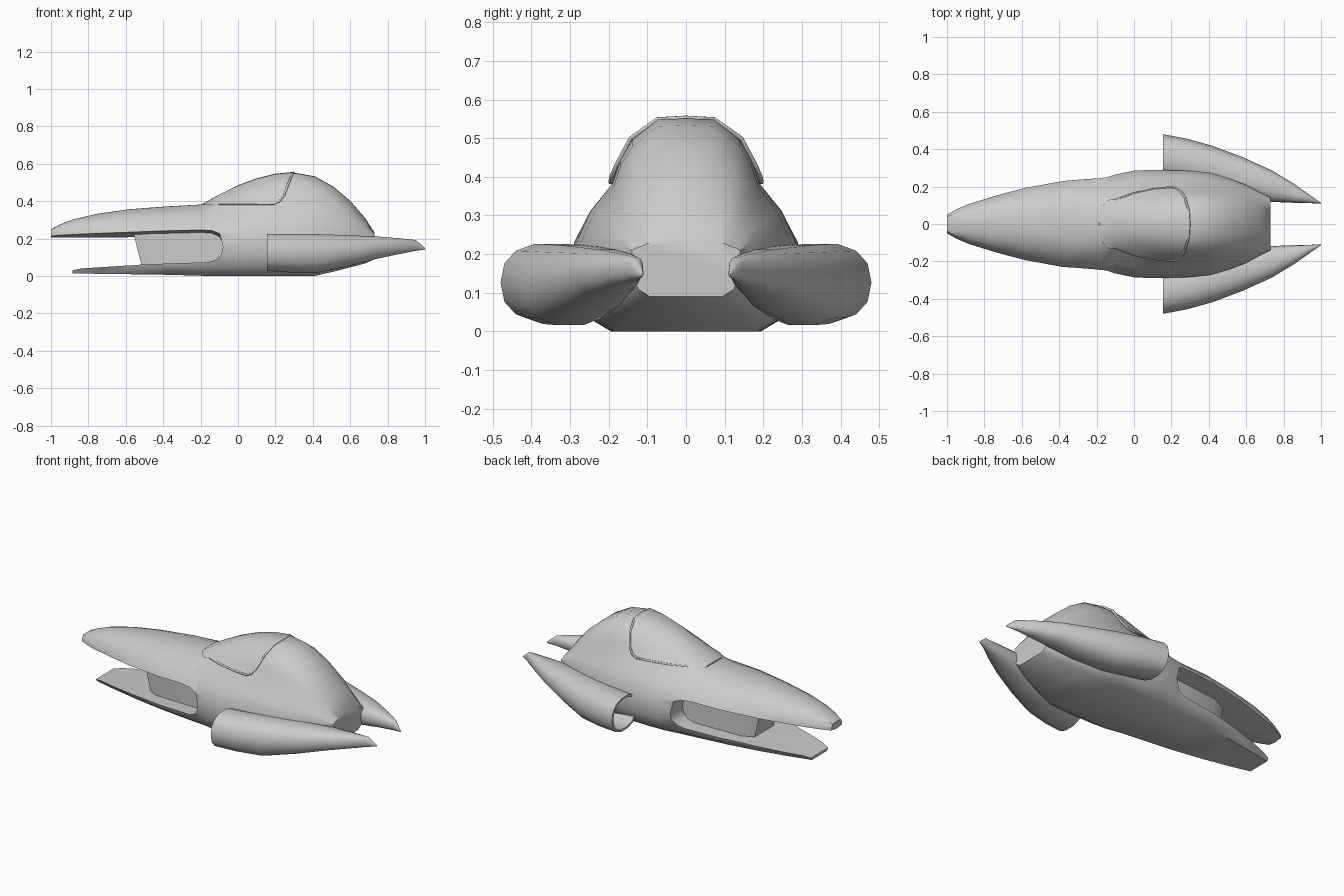
import bpy, bmesh, math

if "Cube" in bpy.data.objects:
    bpy.data.objects.remove(bpy.data.objects["Cube"])


def loft(name, rings, cap_start=True, cap_end=True, offset=0.0):
    """Skin a list of equal-length closed rings."""
    bm = bmesh.new()
    vs = [[bm.verts.new(p) for p in r] for r in rings]
    n = len(rings[0])
    for a, b in zip(vs, vs[1:]):
        for i in range(n):
            j = (i + 1) % n
            bm.faces.new((a[i], a[j], b[j], b[i]))
    if cap_start:
        bm.faces.new(vs[0][::-1])
    if cap_end:
        bm.faces.new(vs[-1])
    bmesh.ops.recalc_face_normals(bm, faces=bm.faces)
    if offset:
        bm.normal_update()
        for v, d in [(v, v.normal * offset) for v in bm.verts]:
            v.co += d
    me = bpy.data.meshes.new(name)
    bm.to_mesh(me)
    bm.free()
    ob = bpy.data.objects.new(name, me)
    bpy.context.collection.objects.link(ob)
    return ob


def select(ob):
    bpy.ops.object.select_all(action='DESELECT')
    ob.select_set(True)
    bpy.context.view_layer.objects.active = ob


def boolean(ob, cutter, op):
    m = ob.modifiers.new("cut", 'BOOLEAN')
    m.operation, m.solver, m.object = op, 'EXACT', cutter
    select(ob)
    bpy.ops.object.modifier_apply(modifier=m.name)
    bpy.data.objects.remove(cutter)


def smooth(ob, deg=38):
    select(ob)
    bpy.ops.object.shade_smooth_by_angle(angle=math.radians(deg))


def interp(x, pts):
    for (x0, z0), (x1, z1) in zip(pts, pts[1:]):
        if x <= x1:
            return z0 + (z1 - z0) * max(0, (x - x0) / (x1 - x0))
    return pts[-1][1]


# Hull stations: x, top z, shoulder y/z, waist y/z, half width
STATIONS = [
    (-1.0, .250, .025, .248, .040, .243, .050),
    (-.95, .277, .040, .271, .063, .256, .078),
    (-.88, .303, .055, .293, .090, .268, .108),
    (-.75, .333, .080, .318, .125, .279, .148),
    (-.58, .357, .100, .338, .160, .290, .195),
    (-.38, .372, .115, .354, .185, .305, .236),
    (-.18, .383, .105, .366, .170, .330, .255),
    (-.10, .428, .080, .412, .125, .380, .264),
    (0.00, .478, .100, .442, .160, .383, .285),
    (0.10, .515, .115, .468, .182, .383, .290),
    (0.20, .540, .130, .488, .190, .383, .287),
    (0.31, .551, .138, .497, .190, .383, .284),
    (0.41, .533, .138, .480, .188, .373, .272),
    (0.51, .478, .130, .430, .178, .345, .243),
    (0.60, .402, .115, .365, .160, .310, .208),
    (0.68, .310, .095, .290, .135, .260, .165),
    (0.73, .232, .075, .228, .110, .222, .140),
]
BELLY = [(-1, .02), (-.85, .013), (-.4, .007), (-.15, 0), (.42, 0), (.70, .072), (.73, .09)]


def hull_ring(s):
    x, zt, y1, z1, y2, z2, w = s
    zb = interp(x, BELLY)
    zm = min(.23, z2 - .012)
    half = [(0, zt), (y1 * .52, zt - .04 * (zt - z1)), (y1, z1),
            ((y1 + y2) / 2 + .006, (z1 + z2) / 2 + .003), (y2, z2),
            (y2 + (w - y2) * .6, z2 + (zm - z2) * .47), (w, zm),
            (w, zb + .5 * (zm - zb)), (w * .88, zb + .16 * (zm - zb)), (w * .67, zb)]
    return [(x, y, z) for y, z in half] + [(x, -y, z) for y, z in half[:0:-1]]


rings = [hull_ring(s) for s in STATIONS]
hull = loft("hull", rings)

# Canopy: a slightly raised slice of the hull
canopy = loft("canopy", rings, offset=.007)
glass = [(-.185, .382), (.19, .382), (.22, .395), (.245, .43), (.295, .56), (.295, .7), (-.185, .7)]
boolean(canopy, loft("canopy_cutter", [[(x, y, z) for x, z in glass] for y in (-.5, .5)]), 'INTERSECT')

# Open slot splitting the nose into an upper beak and lower jaw
ROOF = [(-1.2, .207), (-.6, .207), (-.2, .212), (-.14, .208), (-.10, .190)]
FLOOR = [(-.08, .155), (-.09, .115), (-.12, .085), (-.16, .074), (-.5, .062), (-.84, .040),
         (-.885, .030), (-.885, -.1), (-1.2, -.1)]
slot = [[(x, y, z + abs(y) * .14) for x, z in ROOF] + [(x, y, z) for x, z in FLOOR]
        for y in (-.35, 0, .35)]
boolean(hull, loft("slot_cutter", slot), 'DIFFERENCE')
smooth(hull)
smooth(canopy)

# Recessed core inside the slot, with a slanted front
core = loft("slot_core", [
    [(x, s * w, z) for s, x, z in ((-1, xb, .03), (1, xb, .03), (1, xt, .235), (-1, xt, .235))]
    for xb, xt, w in ((-.51, -.56, .09), (-.45, -.47, .125), (-.16, -.16, .15), (-.04, -.04, .15))])
smooth(core)

# Raised frame line around the canopy's rear and sill
frame_pts = [(-.184, 0, .386), (-.15, .06, .386), (-.10, .124, .386), (0, .164, .386),
             (.10, .186, .386), (.19, .195, .386), (.22, .193, .399), (.245, .180, .43),
             (.272, .143, .50), (.291, .074, .549), (.296, 0, .553)]
loop = frame_pts + [(x, -y, z) for x, y, z in frame_pts[-2:0:-1]]
cu = bpy.data.curves.new("canopy_frame", 'CURVE')
cu.dimensions, cu.bevel_depth, cu.bevel_resolution = '3D', .006, 1
sp = cu.splines.new('POLY')
sp.points.add(len(loop) - 1)
for p, c in zip(sp.points, loop):
    p.co = (*c, 1)
sp.use_cyclic_u = True
bpy.context.collection.objects.link(bpy.data.objects.new("canopy_frame", cu))

# Engine pods: x, outer y, inner y, top z, bottom z
POD = [(.155, .480, .240, .228, .025), (.28, .457, .215, .228, .017), (.42, .418, .180, .226, .014),
       (.58, .358, .140, .220, .048), (.74, .285, .118, .213, .090), (.86, .212, .113, .203, .116),
       (.95, .148, .111, .193, .134), (1.0, .114, .110, .150, .142)]


def pod_ring(s, side, k=1.0, n=14):
    x, yo, yi, zt, zb = s
    pts = []
    for i in range(n):
        a = 2 * math.pi * i / n
        c, d = math.cos(a), math.sin(a)
        f = lambda v: math.copysign(abs(v) ** .85, v)
        pts.append((x, side * ((yo + yi) / 2 + k * f(c) * (yo - yi) / 2),
                    (zt + zb) / 2 + k * f(d) * (zt - zb) / 2))
    return pts


for side, label in ((1, "left"), (-1, "right")):
    # hollow intake duct first, then lip, then the outer skin to the tip
    duct = [pod_ring(s, side, .88) for s in POD[2::-1]]
    outer = [pod_ring(s, side) for s in POD]
    smooth(loft("engine_pod_" + label, duct + outer))
